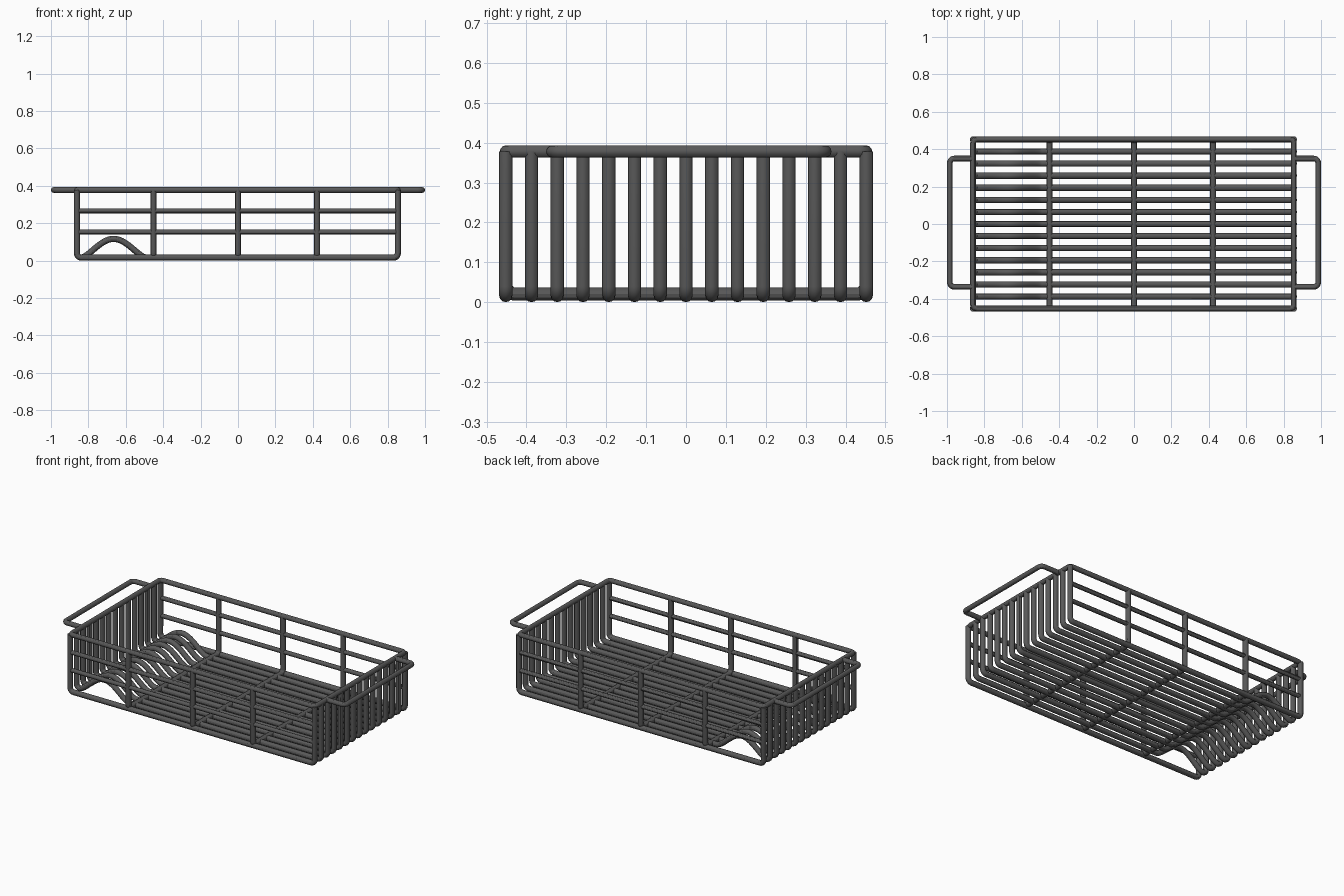
import bpy, math
from mathutils import Vector

if "Cube" in bpy.data.objects:
    bpy.data.objects.remove(bpy.data.objects["Cube"])

mat = bpy.data.materials.new("dark_wire")
mat.diffuse_color = (0.1, 0.1, 0.1, 1)
mat.use_nodes = True
mat.node_tree.nodes["Principled BSDF"].inputs["Base Color"].default_value = mat.diffuse_color

R = 0.0165                      # wire radius
XL, XR, Y = -0.861, 0.855, 0.452
TOP, BOT = 0.378, R


def rounded(pts, rad, closed=False, seg=5):
    """Round the corners of a polyline."""
    pts = [Vector(p) for p in pts]
    out, n = [], len(pts)
    for i, p in enumerate(pts):
        if not closed and i in (0, n - 1):
            out.append(p)
            continue
        a = p + (pts[i - 1] - p).normalized() * rad
        b = p + (pts[(i + 1) % n] - p).normalized() * rad
        c = a + b - p
        for k in range(seg + 1):
            t = k / seg * math.pi / 2
            out.append(c + (a - c) * math.cos(t) + (b - c) * math.sin(t))
    return out


def wire(name, pts, r=R, closed=False):
    """Sweep a round wire along a path and turn it into a mesh."""
    cu = bpy.data.curves.new(name, 'CURVE')
    cu.dimensions = '3D'
    cu.bevel_depth = r
    cu.bevel_resolution = 4
    cu.use_fill_caps = True
    sp = cu.splines.new('POLY')
    sp.points.add(len(pts) - 1)
    for q, p in zip(sp.points, pts):
        q.co = (*p, 1)
    sp.use_cyclic_u = closed
    tmp = bpy.data.objects.new(name + "_path", cu)
    bpy.context.collection.objects.link(tmp)
    me = bpy.data.meshes.new_from_object(
        tmp.evaluated_get(bpy.context.evaluated_depsgraph_get()))
    bpy.data.objects.remove(tmp)
    bpy.data.curves.remove(cu)
    ob = bpy.data.objects.new(name, me)
    bpy.context.collection.objects.link(ob)
    me.materials.clear()
    me.materials.append(mat)
    bpy.context.view_layer.objects.active = ob
    ob.select_set(True)
    bpy.ops.object.shade_smooth_by_angle()
    ob.select_set(False)
    return ob


# top rim
wire("top_rim", rounded([(XL, -Y, TOP), (XR, -Y, TOP), (XR, Y, TOP), (XL, Y, TOP)],
                        0.02, True), 0.015, True)

# lengthwise wires; the inner ones carry a hump near the left end
for i in range(15):
    y = -Y + i * 2 * Y / 14
    path = rounded([(XL, y, TOP), (XL, y, BOT), (XR, y, BOT), (XR, y, TOP)], 0.024)
    if 0 < i < 14:
        hump = []
        for k in range(25):
            u = -1 + k / 12
            z = 0.1 * max(0, math.cos(u * math.pi / 2)) ** 1.4
            hump.append(Vector((-0.665 + 0.17 * u, y, BOT + z)))
        path[7:7] = hump
    wire(f"lengthwise_wire_{i + 1}", path)

# crosswise U-shaped ribs
for i, x in enumerate((-0.452, 0.0, 0.422)):
    wire(f"cross_rib_{i + 1}",
         rounded([(x, -Y, TOP), (x, -Y, 0.02), (x, Y, 0.02), (x, Y, TOP)], 0.024))

# horizontal rails on the long sides
for side, y in (("front", -Y), ("back", Y)):
    for level, z in (("lower", 0.153), ("upper", 0.266)):
        wire(f"{side}_{level}_rail", [(XL, y, z), (XR, y, z)], 0.0135)

# end handles
for side, x0, x1 in (("left", XL, -0.985), ("right", XR, 0.985)):
    wire(f"{side}_handle", rounded([(x0, -0.336, TOP), (x1, -0.336, TOP),
                                    (x1, 0.350, TOP), (x0, 0.350, TOP)], 0.024), 0.015)
